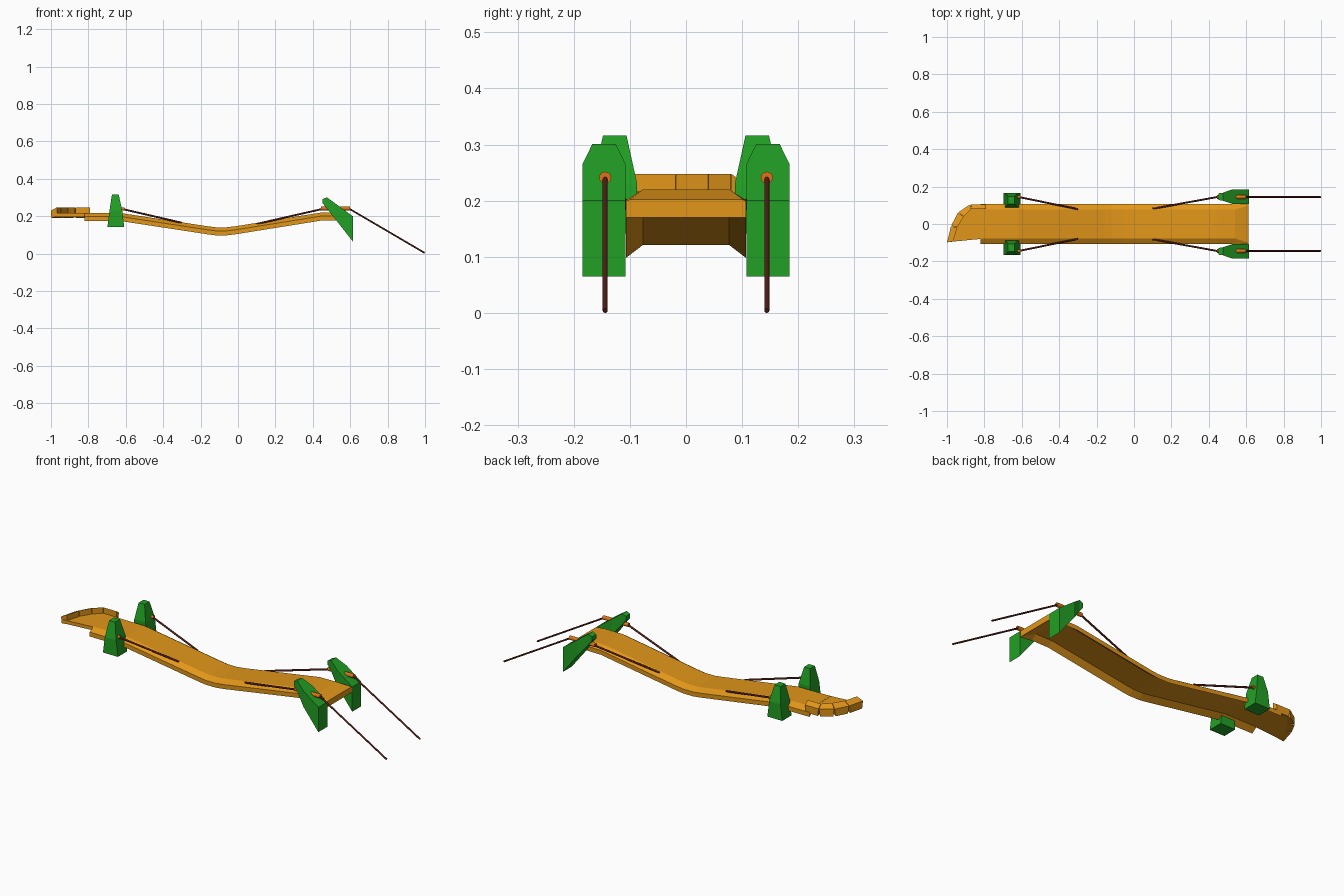
import bpy, bmesh, math
from mathutils import Vector

if "Cube" in bpy.data.objects:
    bpy.data.objects.remove(bpy.data.objects["Cube"])


def material(name, rgb):
    m = bpy.data.materials.new(name)
    m.diffuse_color = (*rgb, 1)
    m.use_nodes = True
    m.node_tree.nodes["Principled BSDF"].inputs["Base Color"].default_value = m.diffuse_color
    return m


WOOD = material("golden wood", (0.76, 0.305, 0.01))
GREEN = material("green", (0.016, 0.35, 0.018))
ROPE = material("dark red brown rope", (0.085, 0.013, 0.008))
PEG = material("orange peg", (0.74, 0.17, 0.008))


def finish(name, bm, mat):
    bmesh.ops.recalc_face_normals(bm, faces=bm.faces)
    me = bpy.data.meshes.new(name)
    bm.to_mesh(me)
    bm.free()
    me.materials.append(mat)
    ob = bpy.data.objects.new(name, me)
    bpy.context.collection.objects.link(ob)
    return ob


def loft(name, rings, mat):
    """Skin a list of equal-length point rings and cap both ends."""
    bm = bmesh.new()
    vs = [[bm.verts.new(p) for p in r] for r in rings]
    n = len(rings[0])
    for a, b in zip(vs, vs[1:]):
        for i in range(n):
            j = (i + 1) % n
            bm.faces.new((a[i], a[j], b[j], b[i]))
    bm.faces.new(vs[0][::-1])
    bm.faces.new(vs[-1])
    return finish(name, bm, mat)


def rod(name, a, b, r, mat, sides=16):
    """Smooth round rod between two points."""
    a, b = Vector(a), Vector(b)
    d = (b - a).normalized()
    u = d.cross(Vector((0, 1, 0))).normalized()
    v = d.cross(u)
    ring = [u * r * math.cos(2 * math.pi * i / sides) + v * r * math.sin(2 * math.pi * i / sides)
            for i in range(sides)]
    ob = loft(name, [[a + o for o in ring], [b + o for o in ring]], mat)
    for f in ob.data.polygons:
        f.use_smooth = len(f.vertices) == 4
    return ob


# Deck: a bent shell with sloping side flanges
def deck_ring(x, z, wi=0.077, drop=0.019, edge=0.024, shell=0.02):
    wo = 0.107
    return [(x, -wo, z - drop), (x, -wi, z), (x, wi, z), (x, wo, z - drop),
            (x, wo, z - drop - edge), (x, wi, z - shell),
            (x, -wi, z - shell), (x, -wo, z - drop - edge)]


path = [(-0.82, 0.217), (-0.62, 0.216), (-0.16, 0.146), (-0.12, 0.141), (-0.06, 0.141),
        (-0.01, 0.147), (0.44, 0.219), (0.54, 0.22)]
rings = [deck_ring(x, z) for x, z in path]
rings.append(deck_ring(0.612, 0.202, wi=0.1, drop=0.002, edge=0.03, shell=0.032))
loft("deck", rings, WOOD)

# Curved landing plate at the far end
outer = [(-0.79, 0.105), (-0.875, 0.105), (-0.94, 0.062), (-0.978, -0.01), (-1.0, -0.1)]
inner = [(-0.79, 0.08), (-0.87, 0.08), (-0.91, 0.04), (-0.945, -0.018), (-0.967, -0.094)]
rim = [Vector(o).lerp(Vector(i), 0.4) for o, i in zip(outer, inner)]
plate = [(p.x, p.y) for p in rim] + [(-0.967, -0.094), (-0.79, -0.077)]
loft("landing_plate", [[(x, y, z) for x, y in plate] for z in (0.197, 0.216)], WOOD)

# Curb blocks around the curve, tops sloping outward, narrowing downward
for i in range(4):
    def along(line, t):
        return Vector(line[i]).lerp(Vector(line[i + 1]), t)

    def block_ring(gap, z_out, z_in):
        o = [along(outer, gap), along(outer, 1 - gap)]
        n = [along(inner, 0.99), along(inner, 0.01)]
        return [(p.x, p.y, z_out) for p in o] + [(p.x, p.y, z_in) for p in n]

    loft(f"curb_block_{i + 1}", [block_ring(0.08, 0.191, 0.198), block_ring(0.02, 0.231, 0.248)], WOOD)

for s, side in ((-1, "front"), (1, "back")):
    # Upright tapered posts at the curved end
    levels = [(0.142, -0.653, 0.045, 0.04), (0.23, -0.653, 0.034, 0.04), (0.316, -0.656, 0.018, 0.021)]
    loft(f"{side}_upright_post",
         [[(cx + a * hx, s * 0.127 + b * hy, z) for a, b in ((-1, -1), (1, -1), (1, 1), (-1, 1))]
          for z, cx, hx, hy in levels], GREEN)

    # Leaning wedge posts at the square end
    stations = [(0.614, 0.2, 0.065, 0.0385), (0.525, 0.265, 0.178, 0.0385),
                (0.475, 0.301, 0.241, 0.021), (0.452, 0.292, 0.27, 0.018)]
    loft(f"{side}_leaning_post",
         [[(x, s * 0.146 - h, lo), (x, s * 0.146 + h, lo), (x, s * 0.146 + h, hi), (x, s * 0.146 - h, hi)]
          for x, hi, lo, h in stations], GREEN)

    # Pegs through the posts
    rod(f"{side}_long_peg", (0.445, s * 0.144, 0.241), (0.6, s * 0.144, 0.241), 0.0108, PEG)
    rod(f"{side}_short_peg", (-0.66, s * 0.14, 0.239), (-0.607, s * 0.145, 0.239), 0.0085, PEG)

    # Ropes: two stays to the deck and one anchor line to the ground
    rod(f"{side}_right_stay", (0.46, s * 0.147, 0.241), (0.1, s * 0.082, 0.159), 0.005, ROPE)
    rod(f"{side}_left_stay", (-0.62, s * 0.145, 0.239), (-0.3, s * 0.08, 0.165), 0.005, ROPE)
    rod(f"{side}_anchor_rope", (0.59, s * 0.144, 0.243), (0.998, s * 0.144, 0.004), 0.0045, ROPE)
